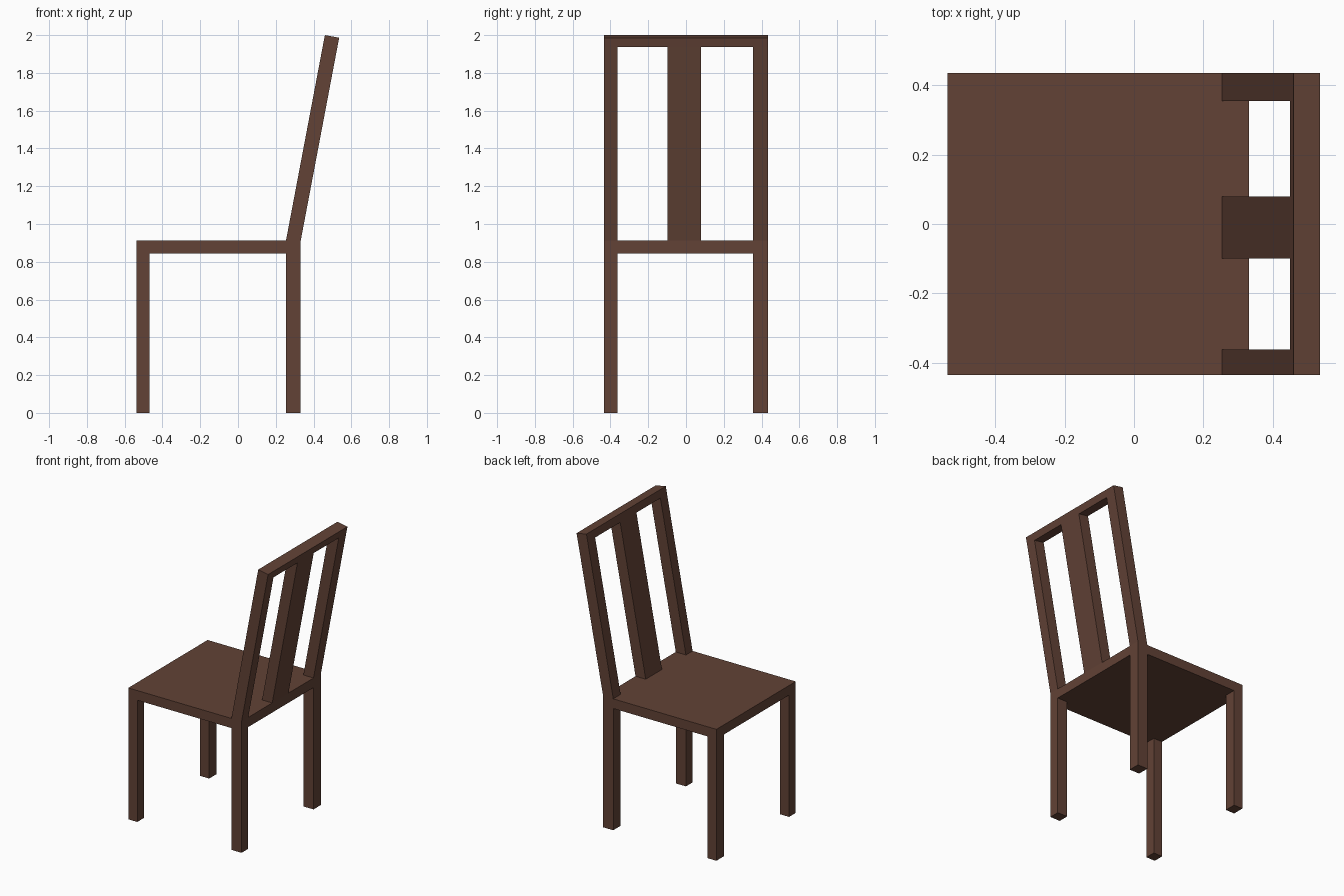
import bpy, bmesh

if "Cube" in bpy.data.objects:
    bpy.data.objects.remove(bpy.data.objects["Cube"])

wood = bpy.data.materials.new("dark_brown_wood")
wood.diffuse_color = (0.122, 0.0545, 0.0365, 1.0)
wood.use_nodes = True
wood.node_tree.nodes["Principled BSDF"].inputs["Base Color"].default_value = wood.diffuse_color


def extrude_profile(name, profile, y0, y1):
    """Extrude an (x, z) outline from y0 to y1."""
    bm = bmesh.new()
    face = bm.faces.new([bm.verts.new((x, y0, z)) for x, z in profile])
    ext = bmesh.ops.extrude_face_region(bm, geom=[face])
    moved = [v for v in ext["geom"] if isinstance(v, bmesh.types.BMVert)]
    bmesh.ops.translate(bm, verts=moved, vec=(0, y1 - y0, 0))
    bmesh.ops.recalc_face_normals(bm, faces=bm.faces)
    mesh = bpy.data.meshes.new(name)
    bm.to_mesh(mesh)
    bm.free()
    mesh.materials.append(wood)
    obj = bpy.data.objects.new(name, mesh)
    bpy.context.collection.objects.link(obj)
    return obj


def rect(x0, x1, z0, z1):
    return [(x0, z0), (x1, z0), (x1, z1), (x0, z1)]


W = 0.435                        # half width of the chair
SEAT_LOW, SEAT_TOP = 0.845, 0.912
FRONT, BACK = -0.538, 0.332      # seat ends in x
BACK_IN = 0.254                  # inner face of the back legs

# Leaning back: posts and slat share one outline, the rail caps them
rail_low_front, rail_low_back = (0.45, 1.948), (0.526, 1.936)
lean = [(BACK_IN, SEAT_TOP), (BACK, SEAT_TOP), rail_low_back, rail_low_front]
cap = [rail_low_front, rail_low_back, (0.536, 1.986), (0.46, 2.0)]

# Seat slab
extrude_profile("seat", rect(FRONT, BACK, SEAT_LOW, SEAT_TOP), -W, W)

# Legs and back posts on each side
for side, y0, y1 in (("near", -W, -0.362), ("far", 0.354, W)):
    extrude_profile(f"{side}_front_leg", rect(FRONT, -0.469, 0, SEAT_LOW), y0, y1)
    extrude_profile(f"{side}_back_leg", rect(BACK_IN, BACK, 0, SEAT_LOW), y0, y1)
    extrude_profile(f"{side}_back_post", lean, y0, y1)

# Centre slat and top rail
extrude_profile("back_slat", lean, -0.099, 0.079)
extrude_profile("top_rail", cap, -W, W)
